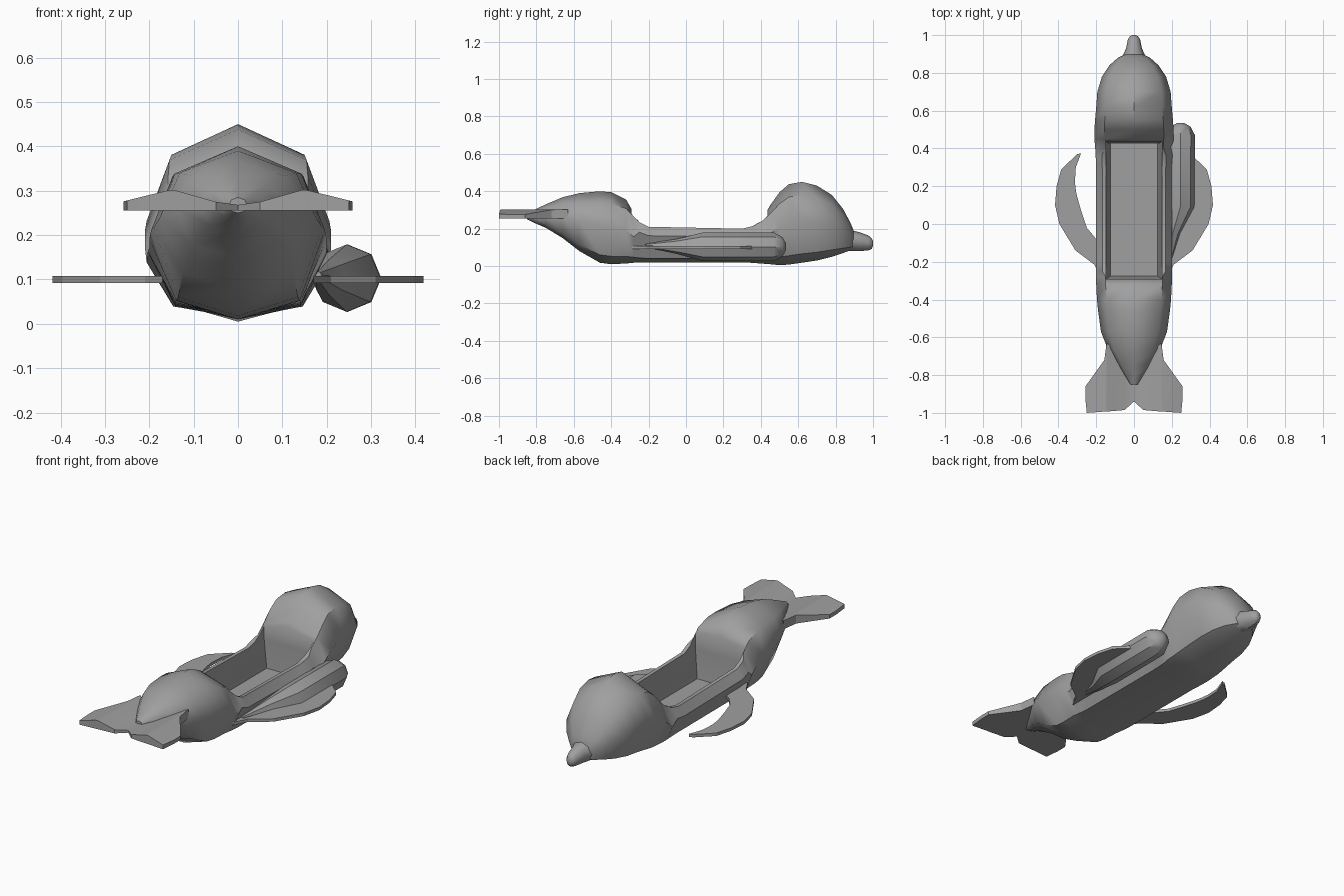
import bpy, bmesh, math

if "Cube" in bpy.data.objects:
    bpy.data.objects.remove(bpy.data.objects["Cube"])

grey = bpy.data.materials.new("matte_grey")
grey.diffuse_color = (0.35, 0.35, 0.35, 1)
grey.use_nodes = True
grey.node_tree.nodes["Principled BSDF"].inputs["Base Color"].default_value = grey.diffuse_color


def make(name, verts, faces, smooth=None):
    me = bpy.data.meshes.new(name)
    me.from_pydata(verts, [], faces)
    bm = bmesh.new()
    bm.from_mesh(me)
    bmesh.ops.recalc_face_normals(bm, faces=bm.faces)
    bm.to_mesh(me)
    bm.free()
    me.materials.append(grey)
    ob = bpy.data.objects.new(name, me)
    bpy.context.collection.objects.link(ob)
    bpy.ops.object.select_all(action='DESELECT')
    ob.select_set(True)
    bpy.context.view_layer.objects.active = ob
    if smooth:
        bpy.ops.object.shade_smooth_by_angle(angle=math.radians(smooth))
    return ob


def loft(name, rings, smooth=None):
    """Skin a list of equal rings and cap both ends."""
    n = len(rings[0])
    verts = [v for r in rings for v in r]
    faces = [(i * n + j, i * n + (j + 1) % n, (i + 1) * n + (j + 1) % n, (i + 1) * n + j)
             for i in range(len(rings) - 1) for j in range(n)]
    faces += [tuple(range(n)), tuple(range(len(verts) - n, len(verts)))]
    return make(name, verts, faces, smooth)


def oval(y, cx, cz, rx, rz):
    return [(cx + rx * math.sin(k * math.pi / 4), y, cz + rz * math.cos(k * math.pi / 4))
            for k in range(8)]


def hull_ring(y, bot, top, w, f=0.84):
    """Eight-sided hull section; f is the relative height of the shoulder."""
    h = top - bot
    half = [(0.75 * w if f < 1 else 0.84 * w, f), (w, 0.52 if f < 1 else 0.75), (0.71 * w, 0.11)]
    right = [(x, y, bot + h * z) for x, z in half]
    left = [(-x, y, z) for x, y, z in reversed(right)]
    return [(0, y, top)] + right + [(0, y, bot)] + left


# Hull: y, bottom, top, half width, shoulder height
hull = loft("hull", [hull_ring(*s) for s in (
    (-0.85, 0.25, 0.285, 0.02), (-0.82, 0.235, 0.297, 0.04), (-0.75, 0.205, 0.33, 0.085),
    (-0.66, 0.15, 0.368, 0.14), (-0.57, 0.08, 0.39, 0.175), (-0.46, 0.018, 0.40, 0.19),
    (-0.40, 0.01, 0.395, 0.196), (-0.32, 0.014, 0.355, 0.20, 0.86),
    (-0.28, 0.018, 0.285, 0.20, 0.93), (-0.25, 0.02, 0.235, 0.20, 1), (-0.2, 0.02, 0.21, 0.20, 1),
    (0.3, 0.02, 0.2, 0.20, 1), (0.36, 0.017, 0.215, 0.203, 1), (0.41, 0.013, 0.255, 0.206, 0.95),
    (0.45, 0.01, 0.325, 0.21, 0.86), (0.5, 0.005, 0.395, 0.21), (0.55, 0.008, 0.438, 0.206),
    (0.62, 0.018, 0.45, 0.2), (0.7, 0.03, 0.43, 0.194), (0.78, 0.05, 0.38, 0.17),
    (0.84, 0.07, 0.305, 0.13), (0.88, 0.085, 0.23, 0.085), (0.9, 0.095, 0.18, 0.045))])

# Cockpit opening, slightly narrower at the floor
cutter = loft("cockpit_cutter", [
    [(-x, y0, z), (x, y0, z), (x, y1, z), (-x, y1, z)]
    for x, y0, y1, z in ((0.125, -0.275, 0.425, 0.05), (0.148, -0.292, 0.435, 0.2),
                         (0.148, -0.292, 0.435, 0.6))])
cut = hull.modifiers.new("cockpit", 'BOOLEAN')
cut.object = cutter
cut.operation = 'DIFFERENCE'
cut.solver = 'EXACT'
bpy.ops.object.select_all(action='DESELECT')
hull.select_set(True)
bpy.context.view_layer.objects.active = hull
bpy.ops.object.modifier_apply(modifier="cockpit")
bpy.data.objects.remove(cutter)
bpy.ops.object.shade_smooth_by_angle(angle=math.radians(46))

# Beak
loft("beak", [oval(y, 0, z, rx, rz) for y, z, rx, rz in (
    (0.84, 0.135, 0.07, 0.055), (0.89, 0.135, 0.06, 0.055), (0.93, 0.13, 0.042, 0.05),
    (0.975, 0.124, 0.033, 0.04), (0.993, 0.12, 0.022, 0.028), (1.0, 0.12, 0.01, 0.012))], 46)

# Side float, tapering towards the tail
loft("side_float", [oval(y, x, z, r, r) for y, x, z, r in (
    (-0.22, 0.18, 0.11, 0.008), (-0.05, 0.205, 0.105, 0.04), (0.09, 0.245, 0.103, 0.076),
    (0.47, 0.247, 0.103, 0.076), (0.515, 0.247, 0.103, 0.052), (0.535, 0.247, 0.103, 0.018))], 40)

# Swept flippers: outer edge then inner edge, (x, y)
outer = [(0.17, -0.29), (0.21, -0.215), (0.31, -0.14), (0.395, 0.0), (0.418, 0.1),
         (0.41, 0.2), (0.385, 0.29), (0.3, 0.37)]
inner = [(0.17, -0.1), (0.2, -0.08), (0.25, -0.02), (0.28, 0.07), (0.305, 0.16),
         (0.313, 0.22), (0.308, 0.3), (0.28, 0.375)]
for side, s in (("left", -1), ("right", 1)):
    loft(side + "_flipper", [
        [(s * a[0], a[1], 0.092), (s * b[0], b[1], 0.092),
         (s * b[0], b[1], 0.108), (s * a[0], a[1], 0.108)] for a, b in zip(outer, inner)])

# Tail flukes: x, rear y, front y, top z
fluke = [(0.0, -0.94, -0.78, 0.268), (0.05, -0.985, -0.70, 0.275), (0.145, -0.993, -0.63, 0.302),
         (0.157, -0.993, -0.72, 0.301), (0.25, -1.0, -0.85, 0.278), (0.258, -0.92, -0.86, 0.276)]
columns = [(-x, a, b, t) for x, a, b, t in reversed(fluke[1:])] + fluke
loft("tail_flukes", [[(x, a, 0.255), (x, b, 0.255), (x, b, t), (x, a, t)]
                     for x, a, b, t in columns], 20)
